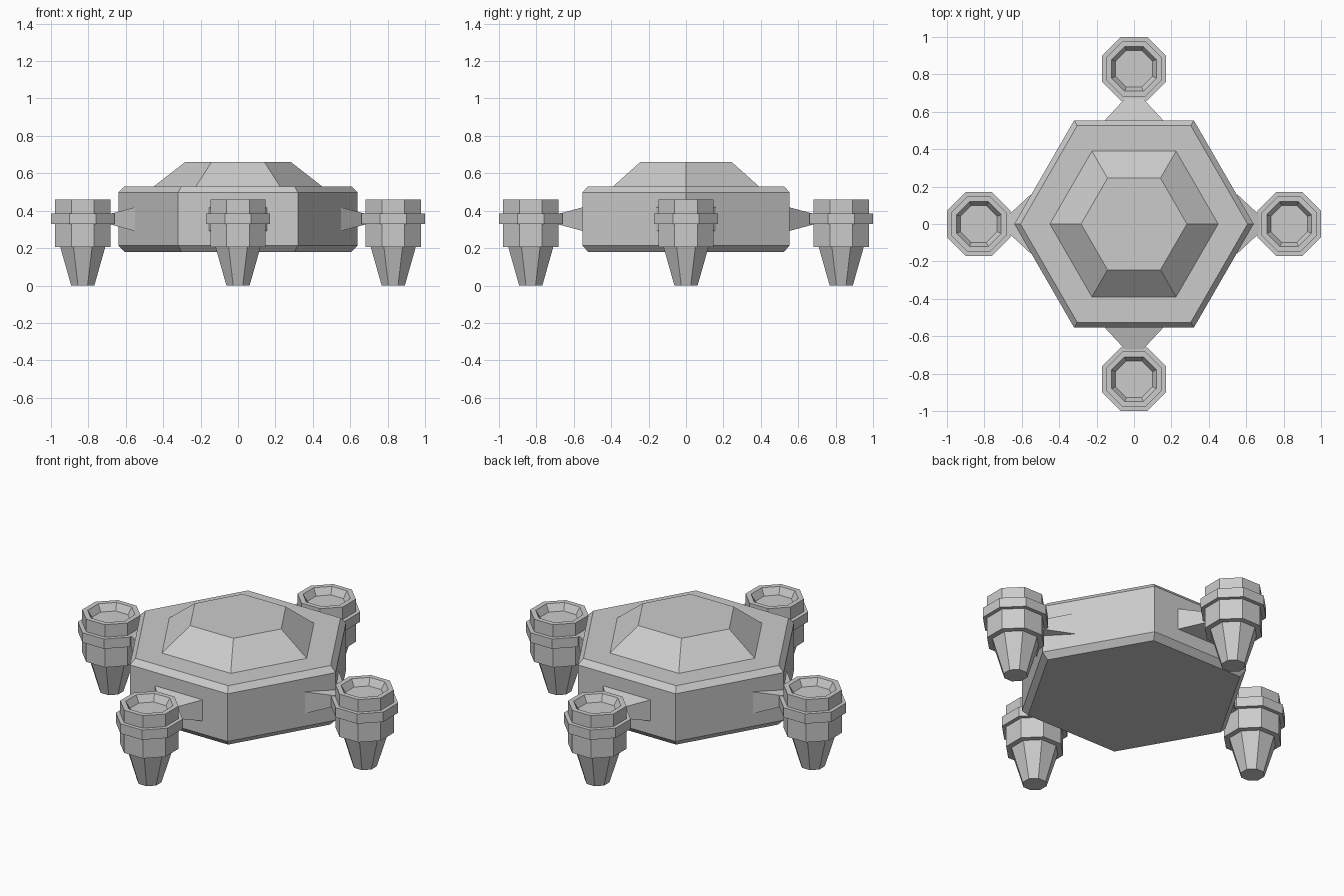
import bpy, bmesh, math

if "Cube" in bpy.data.objects:
    bpy.data.objects.remove(bpy.data.objects["Cube"])


def stack(name, sides, rings, turn=0.0, flat=False):
    """Loft a stack of regular polygons; rings are (radius, z)."""
    k = 1 / math.cos(math.pi / sides) if flat else 1
    bm = bmesh.new()
    loops = []
    for r, z in rings:
        loops.append([bm.verts.new((r * k * math.cos(turn + 2 * math.pi * i / sides),
                                    r * k * math.sin(turn + 2 * math.pi * i / sides), z))
                      for i in range(sides)])
    for a, b in zip(loops, loops[1:]):
        for i in range(sides):
            j = (i + 1) % sides
            bm.faces.new((a[i], a[j], b[j], b[i]))
    bm.faces.new(loops[0][::-1])
    bm.faces.new(loops[-1])
    return finish(name, bm)


def finish(name, bm):
    bmesh.ops.recalc_face_normals(bm, faces=bm.faces)
    mesh = bpy.data.meshes.new(name)
    bm.to_mesh(mesh)
    bm.free()
    ob = bpy.data.objects.new(name, mesh)
    bpy.context.collection.objects.link(ob)
    return ob


def strut(name):
    """Tapered bracket running along +x from the hull to a pod."""
    bm = bmesh.new()
    loops = []
    for x, w, h in ((0.55, 0.16, 0.064), (0.69, 0.03, 0.026)):
        loops.append([bm.verts.new((x, sy * w, 0.355 + sz * h))
                      for sy, sz in ((-1, -1), (1, -1), (1, 1), (-1, 1))])
    a, b = loops
    for i in range(4):
        j = (i + 1) % 4
        bm.faces.new((a[i], a[j], b[j], b[i]))
    bm.faces.new(a[::-1])
    bm.faces.new(b)
    return finish(name, bm)


# Hexagonal hull with chamfered edges
stack("hull", 6, [(0.605, 0.18), (0.64, 0.215), (0.64, 0.497), (0.607, 0.53)])

# Raised cap on top
stack("top_cap", 6, [(0.45, 0.525), (0.45, 0.53), (0.283, 0.66)])

# Four thruster pods with collar, tapered nozzle and recessed top
pod_rings = [(0.062, 0.0), (0.118, 0.205), (0.148, 0.205), (0.148, 0.328),
             (0.17, 0.328), (0.17, 0.386), (0.148, 0.386), (0.148, 0.46),
             (0.12, 0.46), (0.098, 0.42)]
# nozzle flares straight into the pod body
pod_rings[1:3] = [(0.12, 0.205), (0.148, 0.207)]
for i, side in enumerate(("right", "back", "left", "front")):
    ang = i * math.pi / 2
    pod = stack(side + "_pod", 8, pod_rings, math.pi / 8, flat=True)
    pod.location = (0.83 * math.cos(ang), 0.83 * math.sin(ang), 0)
    strut(side + "_strut").rotation_euler.z = ang
